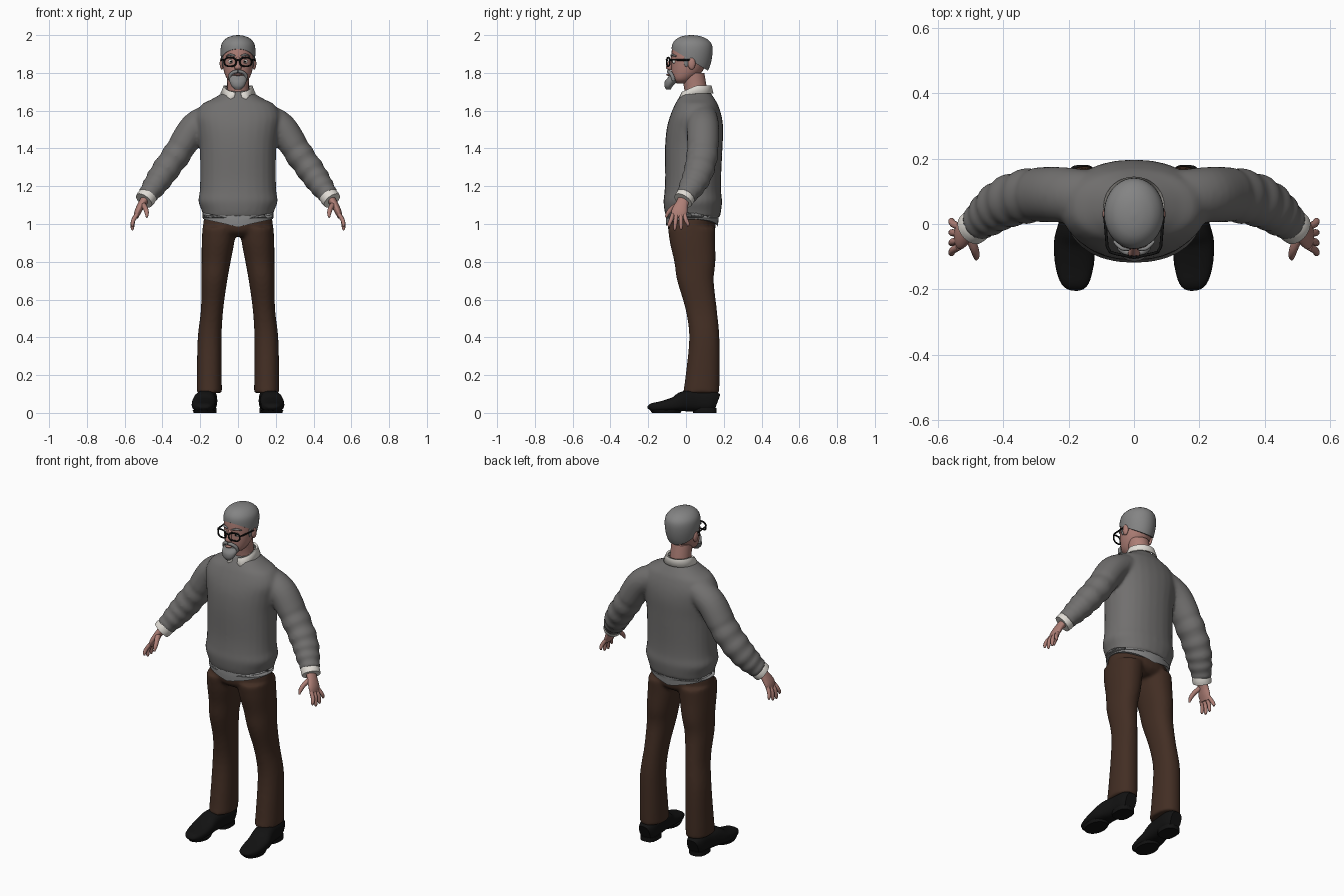
import bpy, bmesh, math
from mathutils import Vector, Matrix

if "Cube" in bpy.data.objects:
    bpy.data.objects.remove(bpy.data.objects["Cube"], do_unlink=True)


def material(name, r, g, b):
    m = bpy.data.materials.new(name)
    m.use_nodes = True
    m.diffuse_color = (r, g, b, 1)
    bsdf = m.node_tree.nodes["Principled BSDF"]
    bsdf.inputs["Base Color"].default_value = (r, g, b, 1)
    bsdf.inputs["Roughness"].default_value = 0.8
    return m


WOOL = material("grey wool", .165, .16, .157)
SHIRT = material("white shirt", .75, .72, .67)
TAIL = material("shirt tail grey", .25, .25, .25)
BROWN = material("brown trousers", .055, .027, .017)
SKIN = material("skin", .42, .21, .18)
HAIR = material("grey hair", .23, .23, .23)
BLACK = material("black", .006, .006, .006)

X, Y, Z = Vector((1, 0, 0)), Vector((0, 1, 0)), Vector((0, 0, 1))


def smooth_path(pts, steps):
    """Catmull-Rom resampling of rows of numbers."""
    rows = [pts[0]] + list(pts) + [pts[-1]]
    out = []
    for p0, p1, p2, p3 in zip(rows, rows[1:], rows[2:], rows[3:]):
        for k in range(steps):
            t = k / steps
            out.append([.5 * (2 * b + (c - a) * t + (2 * a - 5 * b + 4 * c - d) * t * t
                              + (3 * b - a - 3 * c + d) * t ** 3)
                        for a, b, c, d in zip(p0, p1, p2, p3)])
    return out + [list(pts[-1])]


def tube(bm, pts, side=1, ref=None, power=2, steps=4, segs=28):
    """Closed loft through (x, y, z, a, b); level rings unless ref is given."""
    rows = smooth_path(pts, steps)
    centres = [Vector((p[0] * side, p[1], p[2])) for p in rows]
    rings = []
    for i, p in enumerate(rows):
        u, v = X, Y
        if ref:
            t = (centres[min(i + 1, len(rows) - 1)] - centres[max(i - 1, 0)]).normalized()
            u = t.cross(ref).normalized()
            v = u.cross(t)
        ring = []
        for k in range(segs):
            c, s = math.cos(math.tau * k / segs), math.sin(math.tau * k / segs)
            c = math.copysign(abs(c) ** (2 / power), c)
            s = math.copysign(abs(s) ** (2 / power), s)
            ring.append(bm.verts.new(centres[i] + u * c * max(p[3], .002) + v * s * max(p[4], .002)))
        rings.append(ring)
    for r0, r1 in zip(rings, rings[1:]):
        for k in range(segs):
            n = (k + 1) % segs
            bm.faces.new((r0[k], r0[n], r1[n], r1[k]))
    bm.faces.new(rings[0])
    bm.faces.new(rings[-1])


def ball(bm, loc, scale):
    bmesh.ops.create_uvsphere(bm, u_segments=20, v_segments=12, radius=1,
                              matrix=Matrix.Translation(loc) @ Matrix.Diagonal((*scale, 1)))


def finish(name, bm, mat, voxel=0, mirror=False):
    bmesh.ops.recalc_face_normals(bm, faces=bm.faces)
    me = bpy.data.meshes.new(name)
    bm.to_mesh(me)
    bm.free()
    me.materials.append(mat)
    ob = bpy.data.objects.new(name, me)
    bpy.context.collection.objects.link(ob)
    bpy.ops.object.select_all(action="DESELECT")
    ob.select_set(True)
    bpy.context.view_layer.objects.active = ob
    bpy.ops.object.shade_smooth_by_angle(angle=math.radians(50))
    if mirror:
        ob.modifiers.new("Mirror", "MIRROR").use_clip = False
    if voxel:
        rm = ob.modifiers.new("Blend", "REMESH")
        rm.mode, rm.voxel_size, rm.use_smooth_shade = "VOXEL", voxel, True
        sm = ob.modifiers.new("Soften", "SMOOTH")
        sm.factor, sm.iterations = .5, 5
    return ob


def part(name, pts, mat, mirror=False, **kw):
    bm = bmesh.new()
    tube(bm, pts, **kw)
    return finish(name, bm, mat, mirror=mirror)


def level(rows):
    return [(0, y, z, a, b) for z, y, a, b in rows]


# Sweater: torso and wrinkled sleeves blended together
bm = bmesh.new()
tube(bm, level([(1.035, .037, .183, .142), (1.07, .036, .192, .15), (1.12, .036, .21, .155),
                (1.17, .036, .203, .15), (1.25, .038, .2, .148), (1.4, .041, .202, .152),
                (1.5, .047, .215, .15), (1.57, .052, .225, .137), (1.63, .055, .195, .115),
                (1.66, .055, .14, .098), (1.69, .055, .088, .078), (1.705, .055, .07, .065)]), power=2.2)
arm = smooth_path([(.14, .085, 1.57, .07, .08), (.232, .09, 1.51, .078, .085), (.32, .087, 1.375, .074, .083),
                   (.395, .065, 1.27, .071, .078), (.445, .03, 1.197, .062, .068),
                   (.485, -.003, 1.143, .05, .052)], 6)
for i, row in enumerate(arm):
    if i > 10:
        ripple = .004 * math.sin(i * 1.6)
        row[3] += ripple
        row[4] += ripple
for s in (1, -1):
    tube(bm, arm, side=s, ref=Y, steps=1)
finish("sweater", bm, WOOL, voxel=.01)

# Shirt tail below the sweater, dipping at the middle
tail = part("shirt_tail", level([(.985, .032, .186, .136), (1.02, .033, .188, .139),
                                 (1.06, .035, .185, .14)]), TAIL, power=2.2, segs=48)
for v in tail.data.vertices:
    if v.co.z < 1.03:
        v.co.z += .04 * abs(v.co.x) / .18

# Trousers
bm = bmesh.new()
tube(bm, level([(.935, .03, .1, .09), (.96, .03, .175, .12), (1, .03, .185, .128), (1.05, .034, .175, .126)]))
for s in (1, -1):
    tube(bm, [(.152, .08, .105, .067, .096), (.152, .088, .2, .066, .09), (.15, .097, .4, .063, .08),
              (.137, .08, .55, .059, .083), (.126, .05, .7, .069, .097), (.116, .047, .8, .077, .109),
              (.106, .035, .9, .086, .12), (.1, .03, .98, .088, .126)], side=s, power=2.2)
finish("trousers", bm, BROWN, voxel=.01)

# Shoes with a low heel block
shoe = [(.18, -.196, .018, .03), (.18, -.182, .042, .05), (.182, -.13, .058, .062), (.182, -.06, .063, .085),
        (.175, -.01, .058, .115), (.165, .06, .052, .12), (.16, .13, .05, .12), (.16, .165, .035, .1)]
bm = bmesh.new()
tube(bm, [(x, y, h / 2 + .004, a, h / 2 - .004) for x, y, a, h in shoe], ref=Z, power=2.7)
tube(bm, [(.162, .1, 0, .048, .062), (.162, .1, .025, .048, .062)], power=2.7, steps=1)
tube(bm, [(.181, -.105, 0, .053, .075), (.181, -.105, .015, .06, .085)], steps=1)
finish("shoes", bm, BLACK, mirror=True)

# Shirt cuffs
part("cuffs", [(.468, .005, 1.16, .048, .05), (.486, -.006, 1.139, .052, .053), (.498, -.016, 1.124, .05, .052)],
     SHIRT, mirror=True, ref=Y)

# Hands: palm, fingers, thumb
bm = bmesh.new()
tube(bm, [(.485, -.008, 1.14, .024, .03), (.51, -.022, 1.105, .02, .034), (.53, -.035, 1.065, .018, .042),
          (.54, -.04, 1.035, .012, .036)], ref=Y)
for base, tip, low in ((-.07, -.09, .985), (-.05, -.059, .967), (-.028, -.026, .97), (-.008, .01, .988)):
    tube(bm, [(.536, base, 1.05, .011, .011), (.554, (base + tip) / 2, 1.02, .011, .011),
              (.559, tip, low + .012, .009, .009), (.557, tip, low, .004, .004)], ref=Y, segs=12)
tube(bm, [(.505, -.035, 1.105, .015, .016), (.49, -.072, 1.083, .013, .014), (.483, -.095, 1.058, .011, .011),
          (.483, -.107, 1.035, .005, .005)], ref=Y, segs=12)
finish("hands", bm, SKIN, mirror=True)

# Head, neck, nose, lips and ears
bm = bmesh.new()
tube(bm, level([(1.66, .055, .06, .06), (1.72, .05, .057, .06), (1.8, .035, .058, .062)]))
tube(bm, level([(1.745, -.02, .03, .03), (1.765, -.016, .055, .055), (1.8, .002, .072, .079),
                (1.85, .015, .082, .092), (1.9, .022, .084, .099), (1.95, .027, .08, .095), (1.98, .028, .05, .06)]))
tube(bm, [(0, -.068, 1.885, .009, .01), (0, -.083, 1.855, .012, .014), (0, -.09, 1.828, .018, .017),
          (0, -.083, 1.815, .012, .01)])
ball(bm, (0, -.093, 1.79), (.02, .012, .006))
for s in (1, -1):
    ball(bm, (.085 * s, .03, 1.85), (.012, .02, .033))
finish("head", bm, SKIN)

# Hair cap, trimmed along a sloping hairline
bm = bmesh.new()
tube(bm, level([(1.79, .03, .068, .075), (1.84, .028, .084, .1), (1.9, .032, .092, .108), (1.95, .032, .088, .105),
                (1.98, .03, .066, .08), (1.995, .028, .035, .045), (2, .028, .005, .006)]), segs=40)
cut = bmesh.ops.bisect_plane(bm, geom=bm.verts[:] + bm.edges[:] + bm.faces[:], plane_co=(0, -.09, 1.935),
                             plane_no=(0, .6, 1), clear_inner=True)
bmesh.ops.holes_fill(bm, edges=[e for e in bm.edges if e.is_boundary])
finish("hair", bm, HAIR)

# Goatee, moustache, eyebrows and sideburns
bm = bmesh.new()
tube(bm, level([(1.712, -.093, .016, .012), (1.73, -.092, .034, .022), (1.755, -.08, .045, .032),
                (1.775, -.07, .045, .026), (1.785, -.068, .038, .022)]))
for s in (1, -1):
    tube(bm, [(0, -.093, 1.808, .009, .009), (.025, -.085, 1.803, .009, .01), (.042, -.073, 1.785, .009, .01),
              (.043, -.066, 1.76, .007, .009)], side=s, ref=Y, segs=12)
    tube(bm, [(.015, -.078, 1.889, .004, .004), (.038, -.074, 1.896, .006, .006), (.062, -.053, 1.888, .003, .004)],
         side=s, ref=Y, segs=12)
    ball(bm, (.08 * s, .002, 1.862), (.006, .014, .03))
finish("beard_and_brows", bm, HAIR)

# Eyes
for name, mat, y, r in (("eye_whites", SHIRT, -.06, .015), ("pupils", BLACK, -.0725, .0055)):
    bm = bmesh.new()
    ball(bm, (.036, y, 1.86), (r, r * .9, r * .8))
    finish(name, bm, mat, mirror=True)


# Spectacles from bevelled curves
def wire(name, pts, cyclic=False):
    cu = bpy.data.curves.new(name, "CURVE")
    cu.dimensions, cu.bevel_depth, cu.bevel_resolution = "3D", .0045, 2
    sp = cu.splines.new("POLY")
    sp.points.add(len(pts) - 1)
    for p, co in zip(sp.points, pts):
        p.co = (*co, 1)
    sp.use_cyclic_u = cyclic
    cu.materials.append(BLACK)
    bpy.context.collection.objects.link(bpy.data.objects.new(name, cu))


for s, side in ((1, "left"), (-1, "right")):
    ring = []
    for k in range(28):
        c, n = math.cos(math.tau * k / 28), math.sin(math.tau * k / 28)
        ring.append((s * (.041 + .031 * math.copysign(abs(c) ** .75, c)), -.094 + .008 * c,
                     1.858 + .023 * math.copysign(abs(n) ** .75, n)))
    wire(side + "_rim", ring, True)
    wire(side + "_temple", [(s * .072, -.087, 1.868), (s * .082, -.07, 1.869), (s * .09, .025, 1.868)])
wire("bridge", [(-.012, -.1, 1.865), (0, -.103, 1.869), (.012, -.1, 1.865)])

# Folded shirt collar, open at the front with two points
bm = bmesh.new()
rows = []
for k in range(41):
    t = .2 + (math.tau - .4) * k / 40
    c, s = math.cos(t), math.sin(t)
    front = max(0, c)
    point = max(0, 1 - abs(min(t, math.tau - t) - .65) / .5)
    rows.append([bm.verts.new((.064 * s, .055 - .068 * c, 1.73 - .035 * front)),
                 bm.verts.new((.076 * s, .055 - .08 * c, 1.733 - .035 * front)),
                 bm.verts.new(((.093 + .018 * point) * s, .055 - (.09 + .025 * point) * c,
                               1.692 - .018 * front - .03 * point))])
for a, b in zip(rows, rows[1:]):
    for j in (0, 1):
        bm.faces.new((a[j], b[j], b[j + 1], a[j + 1]))
collar = finish("collar", bm, SHIRT)
collar.modifiers.new("Thickness", "SOLIDIFY").thickness = .006
